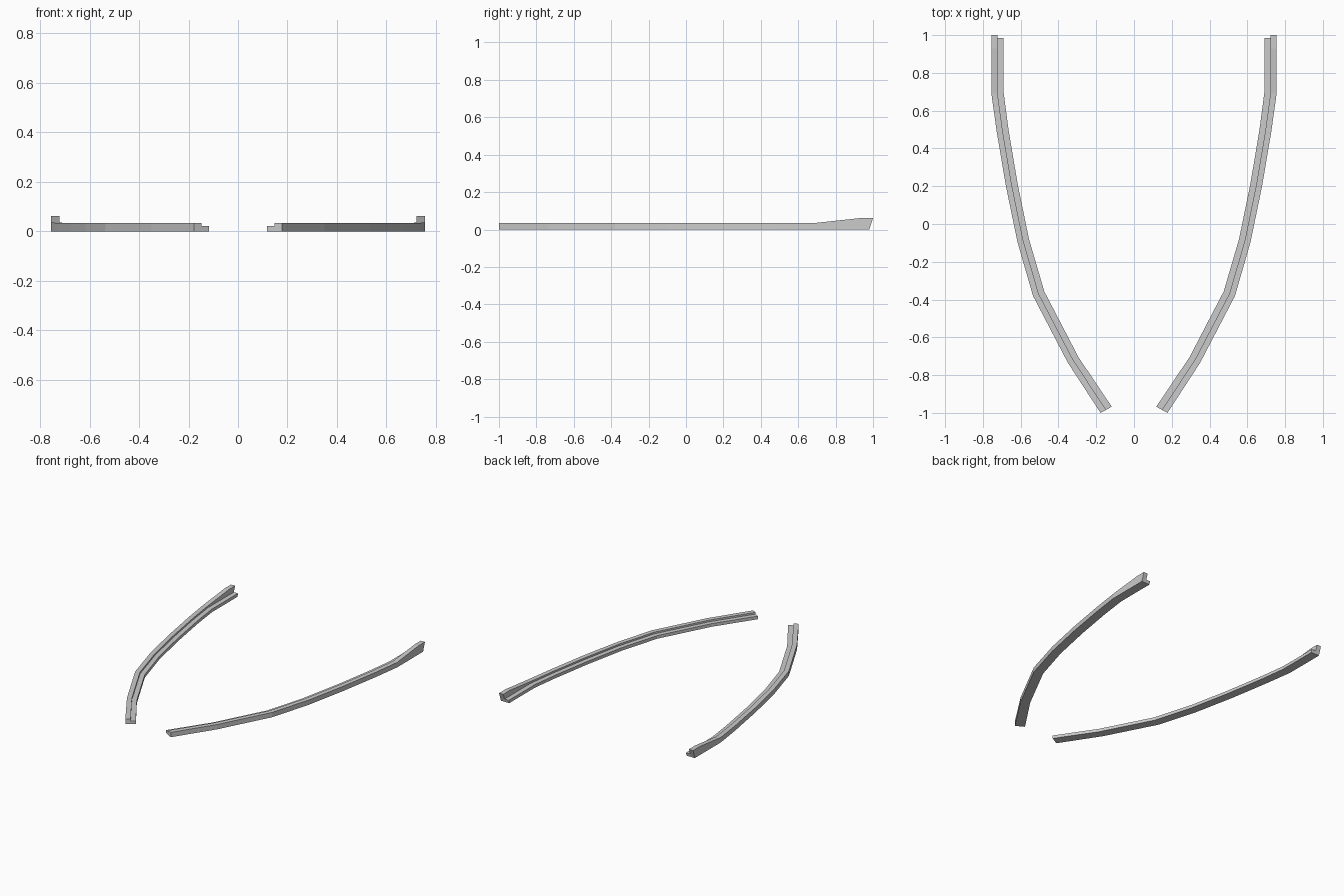
import bpy, bmesh

if "Cube" in bpy.data.objects:
    bpy.data.objects.remove(bpy.data.objects["Cube"])

# Stations along the right rail: outer edge x, y, inner edge x, y, wall height
STATIONS = [
    (0.177, -1.000, 0.118, -0.967, 0.034),
    (0.350, -0.735, 0.294, -0.705, 0.034),
    (0.535, -0.380, 0.475, -0.357, 0.034),
    (0.617, -0.095, 0.556, -0.080, 0.034),
    (0.678, 0.200, 0.616, 0.212, 0.034),
    (0.727, 0.490, 0.664, 0.497, 0.034),
    (0.755, 0.690, 0.690, 0.695, 0.035),
    (0.755, 0.930, 0.690, 0.930, 0.061),
    (0.755, 0.980, 0.690, 0.980, 0.061),
]
LEDGE = 0.022


def section(ox, oy, ix, iy, wall, slant):
    """Stepped L section: tall outer wall, low inner ledge; slant leans the rear end."""
    mx, my = (ox + ix) / 2, (oy + iy) / 2
    return [
        (ox, oy, 0), (ox, oy + slant, wall), (mx, my + slant, wall),
        (mx, my + slant * 0.25, LEDGE), (ix, iy + slant * 0.25, LEDGE), (ix, iy, 0),
    ]


# Loft the section through the stations and cap both ends
bm = bmesh.new()
rings = []
for i, st in enumerate(STATIONS):
    slant = 0.02 if i == len(STATIONS) - 1 else 0
    rings.append([bm.verts.new(p) for p in section(*st, slant)])
for a, b in zip(rings, rings[1:]):
    for k in range(6):
        n = (k + 1) % 6
        bm.faces.new((a[k], a[n], b[n], b[k]))
for ring in (rings[0], rings[-1]):
    # cap as two quads: wall part and ledge part
    bm.faces.new((ring[0], ring[1], ring[2], ring[3]))
    bm.faces.new((ring[0], ring[3], ring[4], ring[5]))
bmesh.ops.recalc_face_normals(bm, faces=bm.faces)

mesh = bpy.data.meshes.new("side_rails")
bm.to_mesh(mesh)
bm.free()
rails = bpy.data.objects.new("side_rails", mesh)
bpy.context.collection.objects.link(rails)

# Matching left rail
mirror = rails.modifiers.new("left_rail", 'MIRROR')
mirror.use_axis = (True, False, False)
mirror.use_mirror_merge = False
